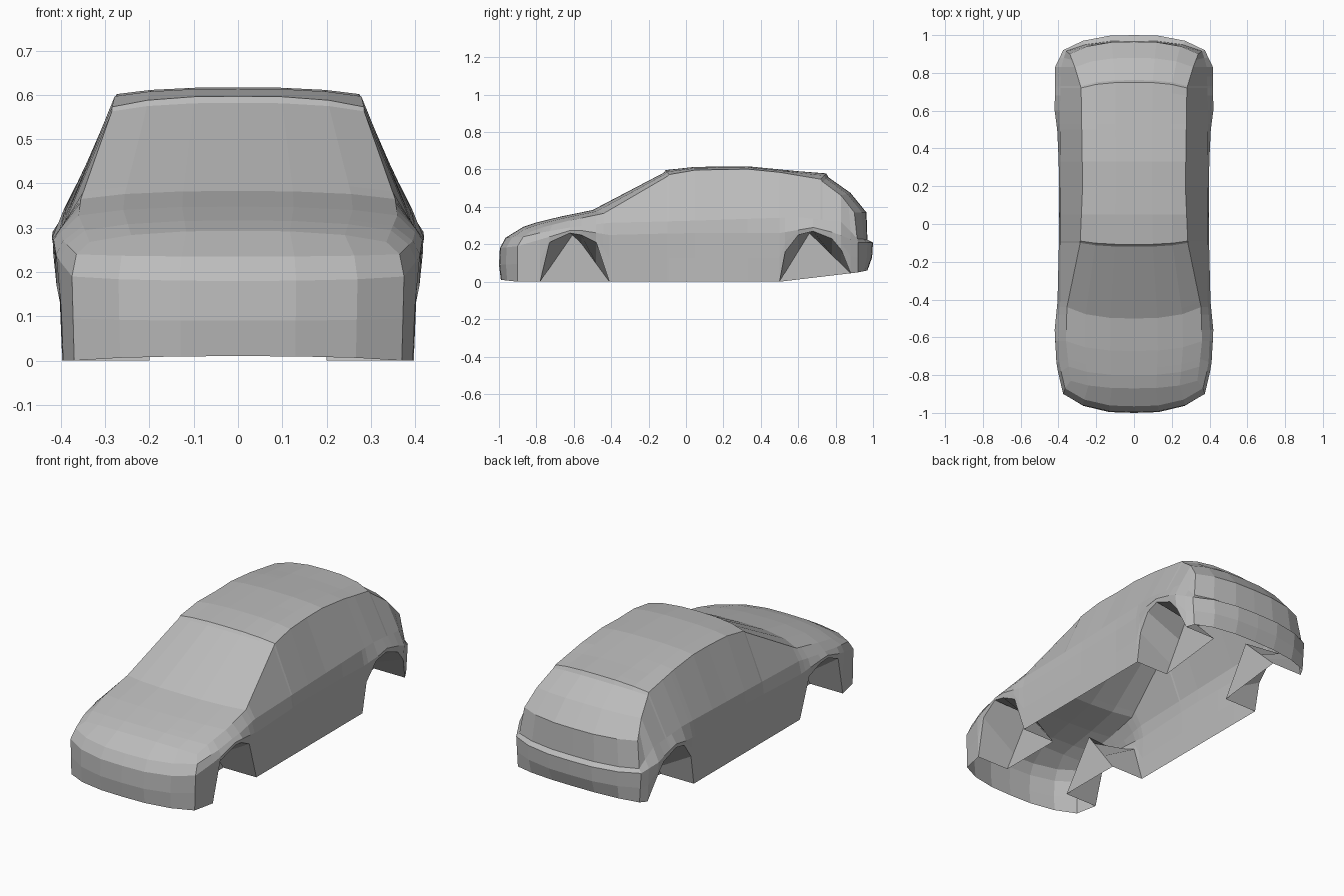
import bpy

cube = bpy.data.objects.get("Cube")
if cube:
    bpy.data.objects.remove(cube)

paint = bpy.data.materials.new("body grey")
paint.use_nodes = True
GREY = (0.5, 0.5, 0.5, 1)
paint.diffuse_color = GREY
paint.node_tree.nodes["Principled BSDF"].inputs["Base Color"].default_value = GREY


def curve(*points):
    """Piecewise linear profile along the length of the car."""
    def value(y):
        if y <= points[0][0]:
            return points[0][1]
        for (a, u), (b, v) in zip(points, points[1:]):
            if y <= b:
                return u + (v - u) * (y - a) / (b - a)
        return points[-1][1]
    return value


def sheet(name, rows, extra=()):
    """Skin a grid of points, mirrored across the centre line."""
    width = len(rows[0])
    verts = [p for row in rows for p in row]
    faces = []
    for i in range(len(rows) - 1):
        for j in range(width - 1):
            a = i * width + j
            faces.append((a, a + 1, a + width + 1, a + width))
    faces += list(extra)
    mesh = bpy.data.meshes.new(name)
    mesh.from_pydata(verts, [], faces)
    mesh.validate()
    mesh.materials.append(paint)
    obj = bpy.data.objects.new(name, mesh)
    bpy.context.collection.objects.link(obj)
    mirror = obj.modifiers.new("mirror", 'MIRROR')
    mirror.use_clip = True
    return obj


def span(corner, centre):
    """Bowed line of points from a corner to the centre line."""
    line = []
    for f in (1, 0.72, 0.35, 0):
        k = f ** 3
        line.append((corner[0] * f,
                     centre[1] + (corner[1] - centre[1]) * k,
                     centre[2] + (corner[2] - centre[2]) * k))
    return line


# Wheel arch outlines and the side sill
front_arch = [(-0.78, 0), (-0.73, 0.21), (-0.62, 0.26), (-0.56, 0.25), (-0.48, 0.21), (-0.41, 0)]
rear_arch = [(0.5, 0), (0.53, 0.16), (0.6, 0.25), (0.68, 0.27), (0.78, 0.23), (0.83, 0.17), (0.88, 0.045)]
sill_z = curve((-0.9, 0), *front_arch, *rear_arch, (0.92, 0.05))
sill_x = curve((-0.9, 0.37), (-0.78, 0.395), (-0.62, 0.418), (-0.41, 0.397),
               (0.5, 0.397), (0.66, 0.418), (0.83, 0.41), (0.92, 0.365))
# Waist, belt, roof edge and centre line
waist_x = curve((-0.9, 0.375), (-0.75, 0.41), (-0.56, 0.42), (-0.41, 0.405), (0, 0.395),
                (0.45, 0.4), (0.6, 0.42), (0.83, 0.418), (0.92, 0.375))
waist_z = curve((-0.9, 0.19), (-0.73, 0.24), (-0.6, 0.28), (-0.41, 0.25), (0, 0.26),
                (0.5, 0.26), (0.68, 0.29), (0.8, 0.26), (0.92, 0.21))
belt_x = curve((-0.9, 0.365), (-0.73, 0.395), (-0.56, 0.402), (-0.41, 0.39),
               (0, 0.388), (0.6, 0.392), (0.83, 0.385), (0.92, 0.36))
belt_z = curve((-0.9, 0.24), (-0.62, 0.29), (-0.41, 0.315), (0, 0.325),
               (0.6, 0.345), (0.83, 0.32), (0.92, 0.23))
edge_x = curve((-0.9, 0.335), (-0.62, 0.36), (-0.44, 0.355), (-0.1, 0.285),
               (0.2, 0.272), (0.72, 0.28), (0.92, 0.34))
edge_z = curve((-0.9, 0.268), (-0.73, 0.305), (-0.44, 0.365), (-0.1, 0.563), (-0.09, 0.573),
               (0.05, 0.597), (0.33, 0.602), (0.5, 0.585), (0.72, 0.548), (0.73, 0.535),
               (0.83, 0.46), (0.92, 0.37))
centre_z = curve((-0.9, 0.293), (-0.44, 0.383), (-0.1, 0.582), (-0.09, 0.597), (0.05, 0.614),
                 (0.33, 0.617), (0.72, 0.579), (0.73, 0.558), (0.83, 0.475), (0.92, 0.37))
bow = curve((-0.9, -0.04), (-0.44, -0.06), (-0.1, -0.02), (0, 0),
            (0.6, 0), (0.72, 0.03), (0.92, 0.065))
belt_shift = curve((-0.9, 0.03), (-0.78, 0), (0.88, 0), (0.92, -0.005))
edge_shift = curve((-0.9, 0.07), (-0.78, 0.025), (-0.62, 0), (0.83, 0), (0.92, -0.02))

stations = sorted([-0.9, -0.44, -0.1, -0.09, 0.05, 0.2, 0.33, 0.72, 0.73, 0.92]
                  + [p[0] for p in front_arch + rear_arch])


def side(y):
    low = (sill_x(y), y, sill_z(y))
    waist = (waist_x(y), y, waist_z(y))
    mid = tuple((a + b) / 2 for a, b in zip(low, waist))
    belt = (belt_x(y), y + belt_shift(y), belt_z(y))
    edge = (edge_x(y), y + edge_shift(y), edge_z(y))
    return [low, mid, waist, belt, edge]


def top(y):
    edge = side(y)[-1]
    return span(edge, (0, edge[1] + bow(y), centre_z(y)))


# Side panels, then the top panels from nose to tail
sheet("body_side", [side(y) for y in stations])
panels = {"hood": (-0.9, -0.44), "windscreen": (-0.44, -0.1), "roof": (-0.1, 0.73),
          "rear_hatch": (0.73, 0.92)}
for name, (start, end) in panels.items():
    sheet(name, [top(y) for y in stations if start <= y <= end])

# Front and rear ends, wrapped round from the corners
ends = {
    "front_end": (-0.9, [(-0.99, 0.01), (-1, 0.09), (-0.995, 0.18), (-0.965, 0.235)]),
    "rear_end": (0.92, [(0.97, 0.06), (0.995, 0.13), (1, 0.21), (0.97, 0.225)]),
}
for name, (y, centres) in ends.items():
    rows = [span(p, (0, c[0], c[1])) for p, c in zip(side(y), centres)]
    sheet(name, rows + [top(y)])

# Wheel housings: wedges from the arch in to a flat triangular wall
for name, arch, peak in (("front_wheel_housing", front_arch, -0.6),
                         ("rear_wheel_housing", rear_arch, 0.66)):
    first, last = arch[0], arch[-1]
    wall = curve(first, (peak, 0.26), last)
    inner_ys = [y for y, z in arch]
    apex = min(range(len(arch)), key=lambda i: abs(inner_ys[i] - peak))
    inner_ys[apex] = peak
    outer = [(sill_x(y), y, z) for y, z in arch]
    inner = [(0.2, y, wall(y)) for y in inner_ys]
    n = len(arch)
    sheet(name, [outer, inner], [tuple(range(n, 2 * n))])
